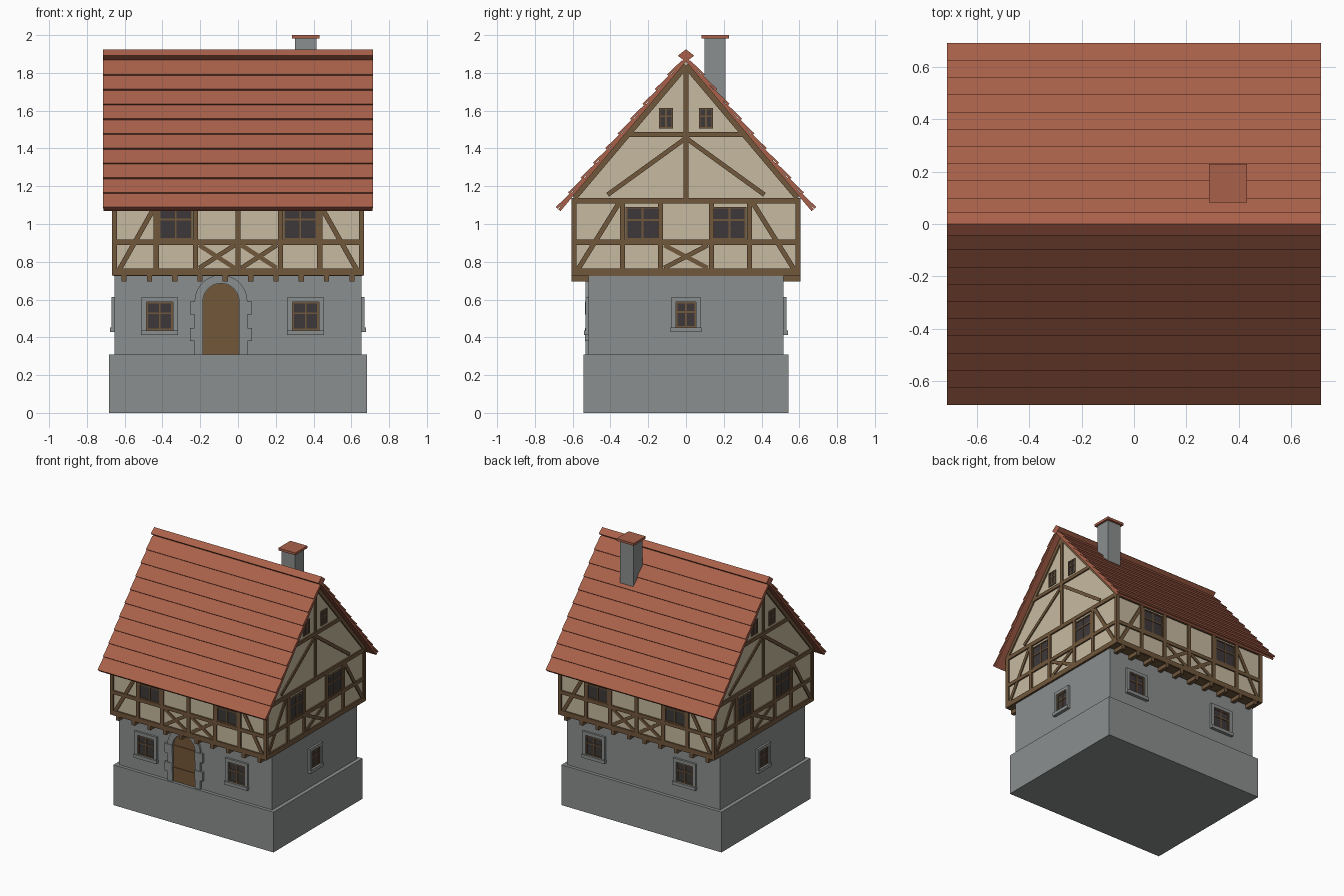
import bpy, bmesh
from math import pi, sin, cos, hypot, radians
from mathutils import Matrix, Vector

cube = bpy.data.objects.get("Cube")
if cube:
    bpy.data.objects.remove(cube, do_unlink=True)


def material(name, r, g, b):
    m = bpy.data.materials.new(name)
    m.use_nodes = True
    m.diffuse_color = (r, g, b, 1)
    m.node_tree.nodes["Principled BSDF"].inputs["Base Color"].default_value = (r, g, b, 1)
    return m


STONE = material("grey_stone", .26, .275, .275)
PLASTER = material("cream_plaster", .57, .49, .35)
TIMBER = material("brown_timber", .165, .095, .045)
DOOR = material("door_wood", .17, .095, .04)
GLASS = material("dark_glass", .048, .04, .041)
TILE = material("red_tile", .40, .12, .068)

# Facade frames: u runs sideways, z up, depth outwards
FRONT, LEFT, BACK, RIGHT = [Matrix.Rotation(i * pi / 2, 4, 'Z') for i in range(4)]
parts = {}


def prism(name, mat, frame, pts, d0, d1):
    """Extrude a (u, z) outline from depth d0 to d1 and add it to a named part."""
    bm, _ = parts.setdefault(name, (bmesh.new(), mat))
    rings = [[bm.verts.new(frame @ Vector((u, -d, z))) for u, z in pts] for d in (d0, d1)]
    bm.faces.new(rings[0])
    bm.faces.new(rings[1][::-1])
    for i in range(len(pts)):
        j = (i + 1) % len(pts)
        bm.faces.new((rings[0][i], rings[1][i], rings[1][j], rings[0][j]))


def rect(u0, u1, z0, z1):
    return [(u0, z0), (u1, z0), (u1, z1), (u0, z1)]


def bar(u0, z0, u1, z1, w=.026):
    """Outline of a straight beam between two points."""
    k = w / 2 / hypot(u1 - u0, z1 - z0)
    a, b = -(z1 - z0) * k, (u1 - u0) * k
    return [(u0 + a, z0 + b), (u0 - a, z0 - b), (u1 - a, z1 - b), (u1 + a, z1 + b)]


def window(frame, label, dist, u0, u1, z0, z1, f=.009):
    """Dark pane with a thin wooden frame and a cross bar."""
    prism(label + "_panes", GLASS, frame, rect(u0, u1, z0, z1), dist - .01, dist + .003)
    c, h = (u0 + u1) / 2, z0 + (z1 - z0) * .6
    for r in (rect(u0, u0 + f, z0, z1), rect(u1 - f, u1, z0, z1), rect(u0, u1, z0, z0 + f),
              rect(u0, u1, z1 - f, z1), rect(c - f / 2, c + f / 2, z0, z1),
              rect(u0, u1, h - f / 2, h + f / 2)):
        prism(label + "_frames", TIMBER, frame, r, dist - .01, dist + .008)


def stone_window(frame, dist, c, w, z0, z1, b=.025):
    """Window with a stone surround and sill."""
    h = w / 2
    window(frame, "ground_window", dist, c - h, c + h, z0, z1)
    for r in (rect(c - h - b, c - h, z0, z1 + b), rect(c + h, c + h + b, z0, z1 + b),
              rect(c - h, c + h, z1, z1 + b)):
        prism("window_surrounds", STONE, frame, r, dist - .02, dist + .016)
    prism("window_sills", STONE, frame, rect(c - h - b - .003, c + h + b + .003, z0 - b, z0),
          dist - .02, dist + .024)


# Masonry and plaster bodies
prism("stone_plinth", STONE, FRONT, rect(-.682, .682, 0, .31), -.542, .542)
prism("ground_floor_walls", STONE, FRONT, rect(-.653, .653, .3, .73), -.517, .517)
prism("floor_plate", TIMBER, FRONT, rect(-.66, .66, .725, .735), -.598, .598)
SLOPE = radians(50)
APEX = 1.86
eave = APEX - .595 * 1.19
prism("plaster_walls", PLASTER, LEFT,
      [(-.595, .73), (.595, .73), (.595, eave), (0, APEX), (-.595, eave)], -.655, .655)


def timber(frame, dist, pts, d=.011):
    prism("timber_frame", TIMBER, frame, pts, dist - .01, dist + d)


def storey(frame, dist, half, posts, crosses, brace):
    """Upper storey framing: rails, posts, corner braces and crosses."""
    for z0, z1 in ((.727, .765), (.89, .917), (1.108, 1.138)):
        timber(frame, dist, rect(-half, half, z0, z1))
    for p in posts:
        timber(frame, dist, rect(p - .0135, p + .0135, .75, 1.12))
    for s in (-1, 1):
        timber(frame, dist, bar(s * brace[0], .755, s * brace[1], 1.11), .008)
    for a, b in crosses:
        timber(frame, dist, bar(a, .767, b, .888, .024), .008)
        timber(frame, dist, bar(a, .888, b, .767, .024), .007)


# Long sides
for frame in (FRONT, BACK):
    storey(frame, .595, .666, (-.653, -.433, -.226, 0, .226, .433, .653),
           ((-.205, -.018), (.018, .205)), (.63, .43))
    for s in (-1, 1):
        window(frame, "upper_window", .595, s * .33 - .09, s * .33 + .09, .917, 1.095)
    for c in (-.415, .358):
        stone_window(frame, .517, c, .14, .437, .588)
    for i in range(10):
        x = (i - 4.5) * .134
        prism("joist_ends", TIMBER, frame, rect(x - .014, x + .014, .695, .73), .5, .605)

# Gable sides
for frame in (LEFT, RIGHT):
    storey(frame, .655, .606, (-.592, -.337, -.135, .135, .337, .592),
           ((-.115, .115),), (.575, .355))
    stone_window(frame, .653, 0, .106, .452, .588)
    timber(frame, .655, rect(-.013, .013, 1.13, 1.84))
    timber(frame, .655, rect(-.315, .315, 1.46, 1.486))
    for s in (-1, 1):
        window(frame, "upper_window", .655, s * .23 - .09, s * .23 + .09, .917, 1.09)
        window(frame, "gable_window", .655, s * .106 - .038, s * .106 + .038, 1.505, 1.615)
        timber(frame, .655, bar(s * .415, 1.155, 0, 1.455, .024), .008)
        timber(frame, .655, bar(s * .59, 1.14, 0, APEX - .022, .03), .01)

# Arched doorway
C, SPRING, R = -.09, .59, .096


def arc(r, a):
    return C + r * cos(a), SPRING + r * sin(a)


prism("door", DOOR, FRONT,
      [(C - R, .31), (C + R, .31)] + [arc(R, i * pi / 8) for i in range(9)], .5, .52)
for z in (.40, .57):
    prism("door_bands", DOOR, FRONT, rect(C - R, C + R, z, z + .02), .5, .525)
for i in range(7):
    a, b = i * pi / 7, (i + 1) * pi / 7
    prism("door_arch", STONE, FRONT,
          [arc(R, a), arc(.14, a), arc(.14, (a + b) / 2), arc(.14, b), arc(R, b),
           arc(R, (a + b) / 2)], .5, .531)
for i in range(4):
    w, z = (.14, .163)[i % 2], .31 + i * .07
    for s in (-1, 1):
        prism("door_quoins", STONE, FRONT, rect(*sorted((C + s * R, C + s * w)), z, z + .07),
              .5, .531 + .004 * (i % 2))


# Roof: slope coordinates run down from the apex (a) and out from the rafters (n)
def on_slope(s, pts):
    return [(s * (a * cos(SLOPE) + n * sin(SLOPE)), APEX - a * sin(SLOPE) + n * cos(SLOPE))
            for a, n in pts]


for s in (-1, 1):
    prism("roof_deck", TILE, LEFT, on_slope(s, rect(0, 1.034, 0, .016)), -.712, .712)
    for i in range(10):
        low = 1.034 - .102 * i
        high = max(low - .113, .01)
        prism("tile_rows", TILE, LEFT,
              on_slope(s, [(low, .021), (low, .033), (high, .021), (high, .01)]), -.714, .714)
prism("ridge_cap", TILE, LEFT, [(-.043, 1.891), (0, 1.858), (.043, 1.891), (0, 1.925)],
      -.714, .714)

# Chimney
prism("chimney", STONE, FRONT, rect(.302, .416, 1.55, 1.985), -.21, -.097)
prism("chimney_cap", TILE, FRONT, rect(.286, .431, 1.982, 2), -.228, -.082)

for name, (bm, mat) in parts.items():
    bmesh.ops.recalc_face_normals(bm, faces=bm.faces)
    mesh = bpy.data.meshes.new(name)
    bm.to_mesh(mesh)
    bm.free()
    mesh.materials.append(mat)
    bpy.context.collection.objects.link(bpy.data.objects.new(name, mesh))
